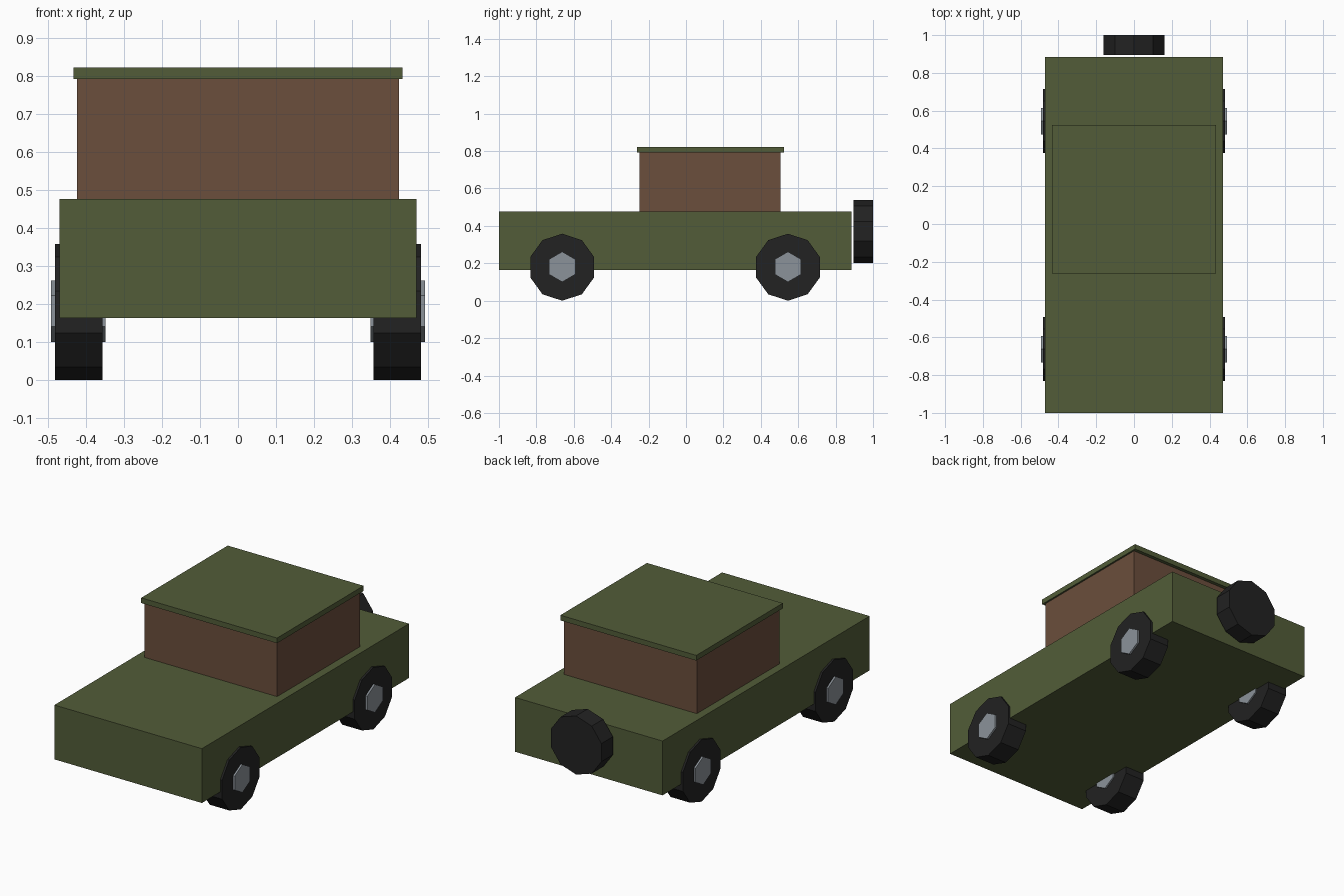
import bpy
from math import pi

cube = bpy.data.objects.get("Cube")
if cube:
    bpy.data.objects.remove(cube, do_unlink=True)


def material(name, color):
    m = bpy.data.materials.new(name)
    m.use_nodes = True
    m.diffuse_color = (*color, 1)
    m.node_tree.nodes["Principled BSDF"].inputs["Base Color"].default_value = (*color, 1)
    return m


green = material("olive green", (0.085, 0.108, 0.04))
brown = material("brown", (0.147, 0.077, 0.045))
black = material("tyre black", (0.016, 0.016, 0.016))
grey = material("hub grey", (0.26, 0.29, 0.32))


def box(name, low, high, mat):
    mid = [(a + b) / 2 for a, b in zip(low, high)]
    bpy.ops.mesh.primitive_cube_add(size=1, location=mid)
    ob = bpy.context.object
    ob.name = name
    ob.scale = [b - a for a, b in zip(low, high)]
    bpy.ops.object.transform_apply(location=False, rotation=False, scale=True)
    ob.data.materials.append(mat)


def disc(name, sides, radius, depth, loc, rot, mat):
    bpy.ops.mesh.primitive_cylinder_add(vertices=sides, radius=radius, depth=depth,
                                        location=loc, rotation=rot)
    ob = bpy.context.object
    ob.name = name
    ob.data.materials.append(mat)


# Body, cabin and overhanging roof
box("body", (-0.47, -1, 0.163), (0.47, 0.885, 0.476), green)
box("cabin", (-0.423, -0.248, 0.476), (0.423, 0.505, 0.792), brown)
box("roof", (-0.433, -0.263, 0.792), (0.433, 0.525, 0.822), green)

# Road wheels with hexagonal hubs showing on both faces
for end, y in (("front", -0.662), ("rear", 0.545)):
    for side, s in (("left", 1), ("right", -1)):
        axle = (0, pi / 2, 0)
        spot = (s * 0.419, y, 0.179)
        disc(f"{end}_{side}_tyre", 10, 0.179, 0.125, spot, (pi / 2, 0, pi / 2), black)
        disc(f"{end}_{side}_hub", 6, 0.081, 0.144, (s * 0.42, y, 0.181),
             (pi / 2, 0, pi / 2), grey)

# Spare wheel behind the body
disc("spare_wheel", 10, 0.169, 0.105, (0, 0.9475, 0.37), (pi / 2, 0, 0), black)
